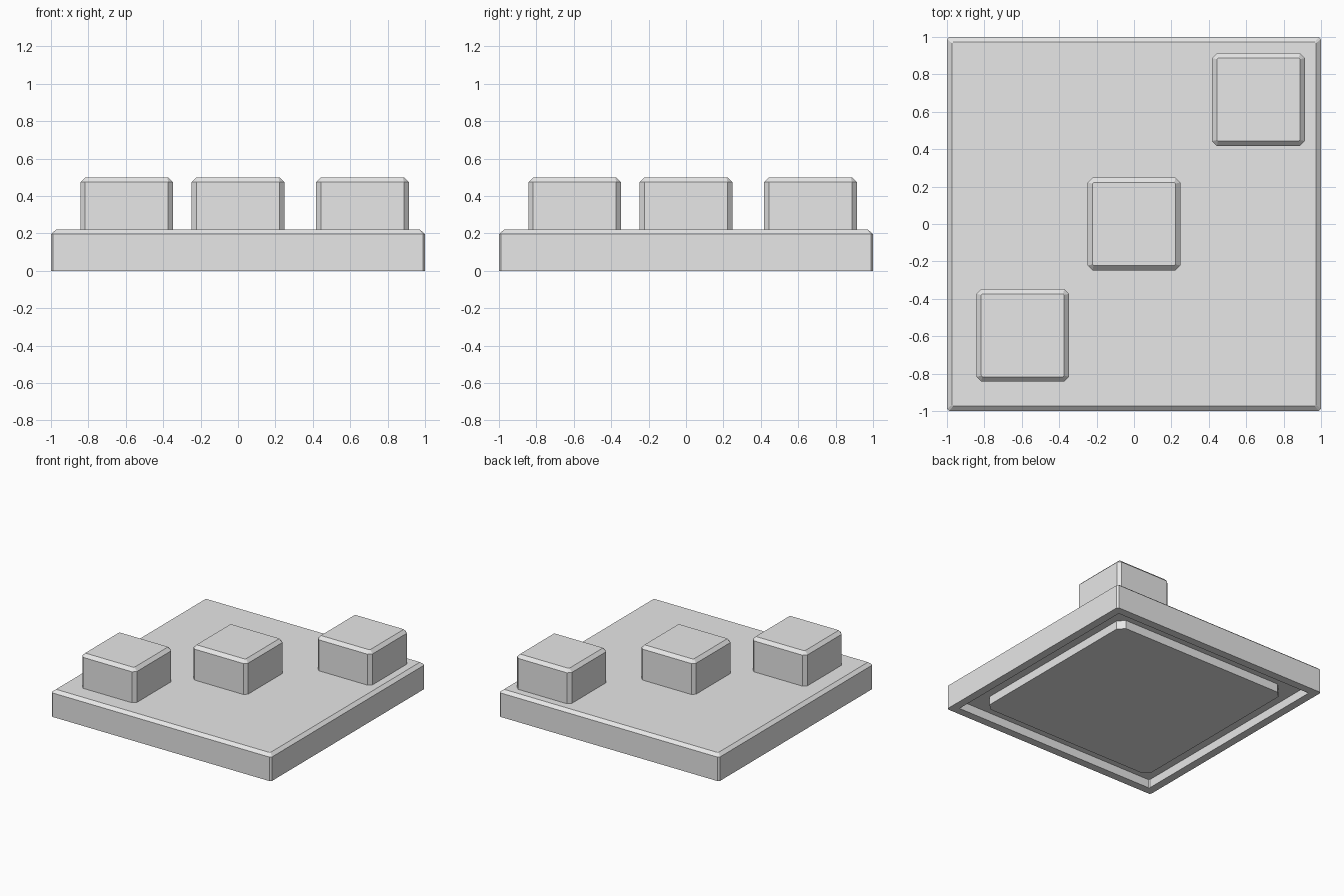
import bpy
import bmesh

# Remove only the default cube
cube = bpy.data.objects.get("Cube")
if cube:
    bpy.data.objects.remove(cube, do_unlink=True)

# Single plain grey material
grey = bpy.data.materials.new("plain_grey")
grey.use_nodes = True
colour = (0.8, 0.8, 0.8, 1.0)
grey.diffuse_color = colour
grey.node_tree.nodes["Principled BSDF"].inputs["Base Color"].default_value = colour


def chamfered_square(half, cut):
    """Corner points of a square with cut corners, counter-clockwise."""
    a, b = half, half - cut
    return [(a, -b), (a, b), (b, a), (-b, a), (-a, b), (-a, -b), (-b, -a), (b, -a)]


def stack(name, profile, x=0.0, y=0.0):
    """Closed solid through (half width, corner cut, height) rings, capped at both ends."""
    bm = bmesh.new()
    rings = [[bm.verts.new((px, py, z)) for px, py in chamfered_square(half, cut)]
             for half, cut, z in profile]
    for upper, lower in zip(rings, rings[1:]):
        for i in range(len(upper)):
            j = (i + 1) % len(upper)
            bm.faces.new((upper[i], lower[i], lower[j], upper[j]))
    bm.faces.new(rings[0])
    bm.faces.new(reversed(rings[-1]))
    bmesh.ops.recalc_face_normals(bm, faces=bm.faces)
    mesh = bpy.data.meshes.new(name)
    bm.to_mesh(mesh)
    bm.free()
    mesh.materials.append(grey)
    obj = bpy.data.objects.new(name, mesh)
    obj.location = (x, y, 0)
    bpy.context.collection.objects.link(obj)
    return obj


# Base slab: bevelled top edge, thin bottom rim, groove and central foot pad
RIM, PAD, GROOVE = 0.933, 0.795, 0.07
stack("base_slab", [
    (0.973, 0.006, 0.22),
    (1.0, 0.012, 0.197),
    (1.0, 0.012, 0.0),
    (RIM, 0.006, 0.0),
    (RIM, 0.006, GROOVE),
    (PAD, 0.05, GROOVE),
    (PAD, 0.05, 0.0),
])

# Three raised blocks along the diagonal
BLOCK, BEVEL, TOP = 0.248, 0.026, 0.5
for name, centre in (("front_block", -0.595), ("middle_block", 0.0), ("back_block", 0.665)):
    stack(name, [
        (BLOCK - BEVEL, 0.006, TOP),
        (BLOCK, BEVEL, TOP - BEVEL),
        (BLOCK, BEVEL, 0.215),
    ], centre, centre)
